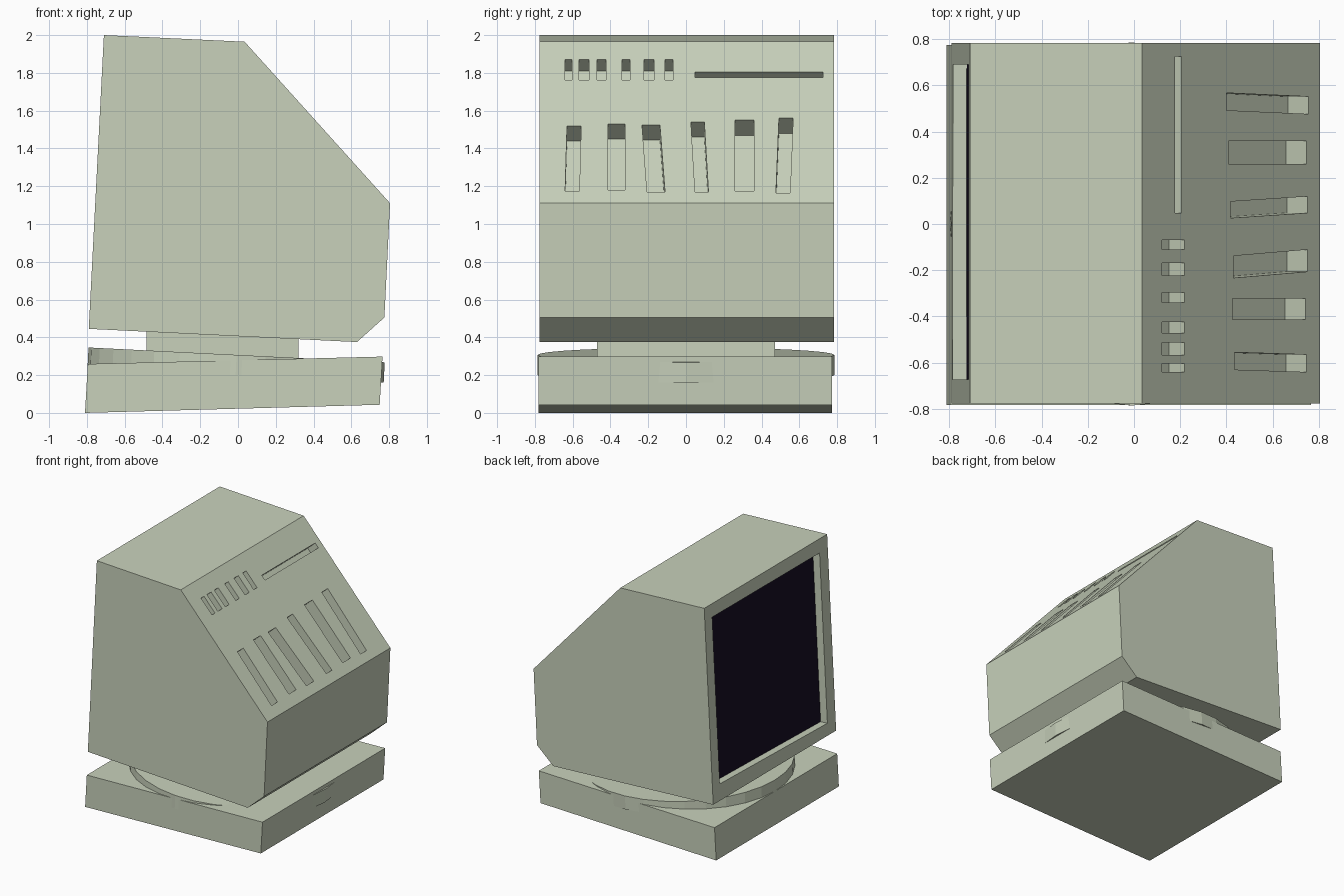
import bpy, bmesh, math
from mathutils import Vector, Matrix

if "Cube" in bpy.data.objects:
    bpy.data.objects.remove(bpy.data.objects["Cube"])


def material(name, color):
    m = bpy.data.materials.new(name)
    m.diffuse_color = (*color, 1)
    m.use_nodes = True
    m.node_tree.nodes["Principled BSDF"].inputs["Base Color"].default_value = m.diffuse_color
    return m


case_mat = material("case_plastic", (0.58, 0.64, 0.50))
dark_mat = material("dark_glass", (0.008, 0.004, 0.016))


def add_object(name, bm, mat):
    bmesh.ops.recalc_face_normals(bm, faces=bm.faces)
    me = bpy.data.meshes.new(name)
    bm.to_mesh(me)
    bm.free()
    me.materials.append(mat)
    ob = bpy.data.objects.new(name, me)
    bpy.context.collection.objects.link(ob)
    return ob


def bridge(bm, ring_a, ring_b):
    """Closed solid between two matching loops of points."""
    a = [bm.verts.new(p) for p in ring_a]
    b = [bm.verts.new(p) for p in ring_b]
    bm.faces.new(a)
    bm.faces.new(b[::-1])
    n = len(a)
    for i in range(n):
        j = (i + 1) % n
        bm.faces.new((a[i], b[i], b[j], a[j]))


def side_prism(name, profile, y0, y1):
    bm = bmesh.new()
    bridge(bm, [(x, y0, z) for x, z in profile], [(x, y1, z) for x, z in profile])
    return add_object(name, bm, case_mat)


def sunk_block(bm, ring, normal, out, depth):
    """Block reaching from above a surface to a depth below it."""
    bridge(bm, [Vector(p) + normal * out for p in ring],
           [Vector(p) - normal * depth for p in ring])


# Main housing, neck and base
housing = side_prism("monitor_housing", [(-0.71, 2.0), (0.035, 1.965), (0.805, 1.11),
                                         (0.775, 0.505), (0.63, 0.375), (-0.79, 0.445)],
                     -0.776, 0.783)
side_prism("neck", [(-0.485, 0.25), (0.32, 0.25), (0.32, 0.41), (-0.485, 0.45)], -0.47, 0.47)
side_prism("base", [(-0.81, 0.0), (0.75, 0.043), (0.765, 0.298), (-0.795, 0.259)],
           -0.782, 0.774)

# Tilted swivel disc
bm = bmesh.new()
bmesh.ops.create_cone(bm, cap_ends=True, segments=32, radius1=0.785, radius2=0.785, depth=0.107,
                      matrix=Matrix.Translation((-0.01, 0, 0.2535))
                      @ Matrix.Rotation(math.atan(0.05), 4, 'Y'))
add_object("swivel_disc", bm, case_mat)

# Vent slots in the sloped panel: y at top, y at bottom, width, z top, z bottom, depth
slots = [(-0.63, -0.64, 0.075, 1.52, 1.175, 0.12),
         (-0.413, -0.413, 0.09, 1.53, 1.18, 0.12),
         (-0.233, -0.206, 0.095, 1.525, 1.17, 0.12),
         (0.026, 0.048, 0.071, 1.54, 1.17, 0.12),
         (0.26, 0.26, 0.1, 1.55, 1.175, 0.12),
         (0.492, 0.476, 0.075, 1.56, 1.165, 0.12),
         (0.048, 0.048, 0.677, 1.806, 1.775, 0.09)]
for y, w in [(-0.64, 0.037), (-0.566, 0.053), (-0.471, 0.048),
             (-0.339, 0.043), (-0.222, 0.053), (-0.111, 0.042)]:
    slots.append((y, y, w, 1.87, 1.762, 0.09))

slope_normal = Vector((0.855, 0, 0.77)).normalized()


def on_slope(y, z):
    return (0.035 + (1.965 - z) * 0.77 / 0.855, y, z)


cut = bmesh.new()
for yt, yb, w, zt, zb, d in slots:
    ring = [on_slope(yt, zt), on_slope(yt + w, zt), on_slope(yb + w, zb), on_slope(yb, zb)]
    sunk_block(cut, ring, slope_normal, 0.04, d)

# Screen recess and the dark screen on its floor
screen_normal = Vector((-1.555, 0, 0.08)).normalized()
screen_ring = [(-0.79 + (z - 0.445) * 0.08 / 1.555, y, z)
               for y, z in [(0.69, 1.895), (-0.672, 1.89), (-0.672, 0.542), (0.69, 0.575)]]
sunk_block(cut, screen_ring, screen_normal, 0.05, 0.062)
bm = bmesh.new()
sunk_block(bm, screen_ring, screen_normal, -0.06, 0.07)
add_object("screen", bm, dark_mat)

# Cut the slots and recess out of the housing
cutter = add_object("housing_cutter", cut, case_mat)
cutter.hide_render = True
mod = housing.modifiers.new("slots", 'BOOLEAN')
mod.operation = 'DIFFERENCE'
mod.solver = 'EXACT'
mod.object = cutter
bpy.context.view_layer.objects.active = housing
bpy.ops.object.modifier_apply(modifier=mod.name)
bpy.data.objects.remove(cutter)
